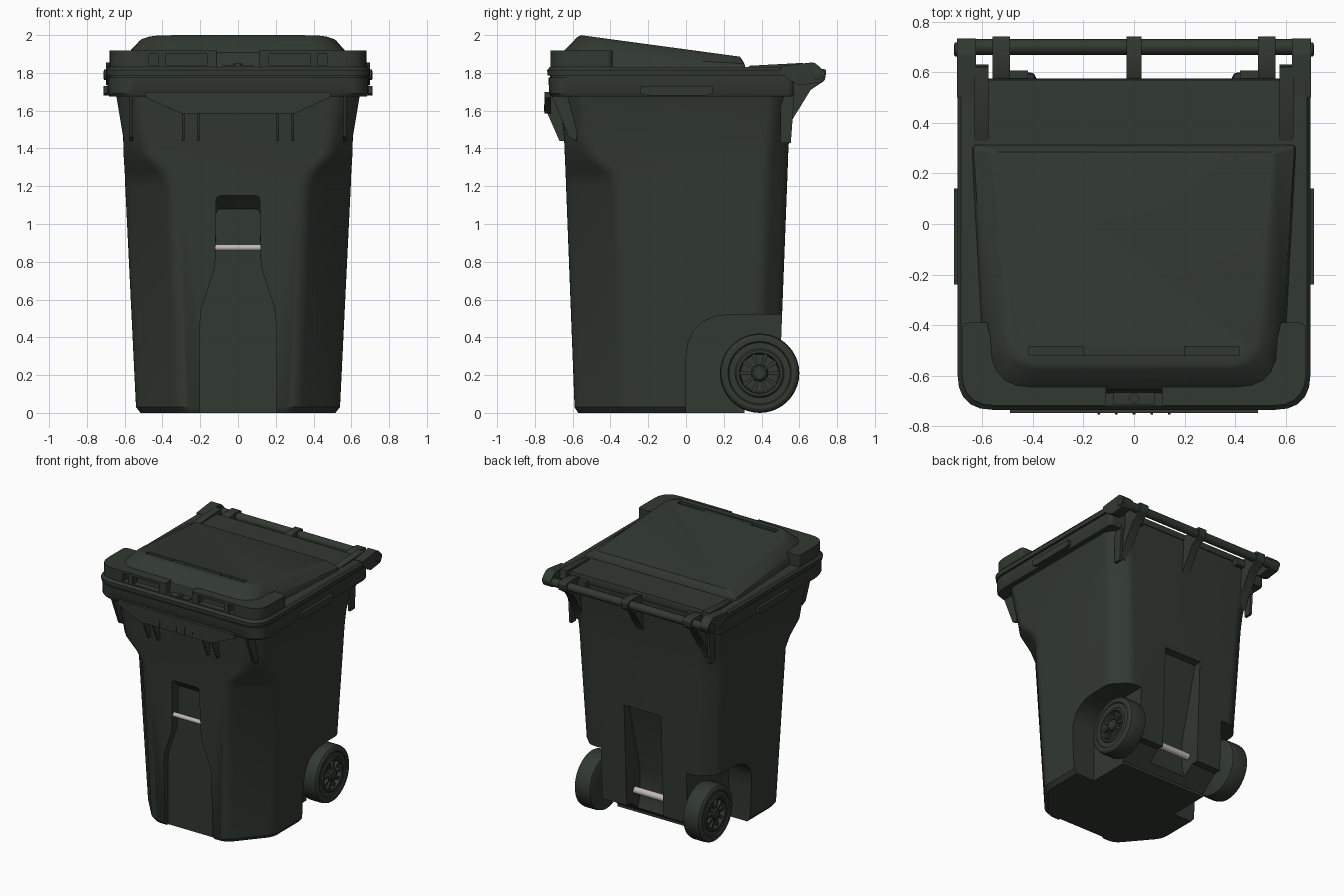
import bpy, bmesh
from math import sin, cos, pi, radians
from mathutils import Vector

old = bpy.data.objects.get("Cube")
if old:
    bpy.data.objects.remove(old, do_unlink=True)


def material(name, rgb, rough):
    m = bpy.data.materials.new(name)
    m.use_nodes = True
    m.diffuse_color = (*rgb, 1)
    node = next(n for n in m.node_tree.nodes if n.type == 'BSDF_PRINCIPLED')
    node.inputs["Base Color"].default_value = (*rgb, 1)
    node.inputs["Roughness"].default_value = rough
    return m


GREEN = material("dark green plastic", (0.031, 0.040, 0.031), 0.6)
METAL = material("pale metal", (0.52, 0.49, 0.46), 0.5)
made = []


def loft(name, rings, mat=GREEN):
    """Skin equal-length rings of points and cap both ends."""
    bm = bmesh.new()
    vs = [[bm.verts.new(p) for p in ring] for ring in rings]
    n = len(vs[0])
    for a, b in zip(vs, vs[1:]):
        for i in range(n):
            j = (i + 1) % n
            bm.faces.new((a[i], a[j], b[j], b[i]))
    bm.faces.new(vs[0][::-1])
    bm.faces.new(vs[-1])
    bmesh.ops.recalc_face_normals(bm, faces=bm.faces)
    me = bpy.data.meshes.new(name)
    bm.to_mesh(me)
    bm.free()
    me.materials.append(mat)
    ob = bpy.data.objects.new(name, me)
    bpy.context.collection.objects.link(ob)
    made.append(ob)
    return ob


def outline(pts, steps=5):
    """2D outline; a third value in a point is its rounding distance."""
    out = []
    for i, p in enumerate(pts):
        r = p[2] if len(p) > 2 else 0
        c = Vector(p[:2])
        if not r:
            out.append(c)
            continue
        a = c + (Vector(pts[i - 1][:2]) - c).normalized() * r
        b = c + (Vector(pts[(i + 1) % len(pts)][:2]) - c).normalized() * r
        for k in range(steps + 1):
            t = k / steps
            out.append(a * (1 - t) ** 2 + c * 2 * t * (1 - t) + b * t * t)
    return out


def ring(pts, axis, h):
    place = {'x': lambda p: (h, p[0], p[1]), 'y': lambda p: (p[0], h, p[1]),
             'z': lambda p: (p[0], p[1], h)}[axis]
    return [place(p) for p in outline(pts)]


def prism(name, pts, axis, lo, hi, mat=GREEN):
    return loft(name, [ring(pts, axis, lo), ring(pts, axis, hi)], mat)


def box(name, x0, x1, y0, y1, z0, z1):
    return prism(name, [(x0, y0), (x1, y0), (x1, y1), (x0, y1)], 'z', z0, z1)


def lathe(name, profile, y, z, side=1, mat=GREEN, n=40):
    """Turn (radius, x) pairs about a crosswise axis."""
    return loft(name, [[(side * x, y + r * cos(2 * pi * i / n), z + r * sin(2 * pi * i / n))
                        for i in range(n)] for r, x in profile], mat)


def mirrored(half):
    """Close a +x half outline with its mirror image."""
    return half + [(-p[0], *p[1:]) for p in reversed(half)]


def cut(target, cutter):
    cutter.hide_render = True
    mod = target.modifiers.new("cut", 'BOOLEAN')
    mod.operation, mod.solver, mod.object = 'DIFFERENCE', 'EXACT', cutter
    bpy.context.view_layer.objects.active = target
    bpy.ops.object.modifier_apply(modifier=mod.name)
    made.remove(cutter)
    bpy.data.objects.remove(cutter, do_unlink=True)


# Body: chamfered corners below, squarer shoulders above
def section(z, w, yf, yb, cx, cy, b):
    return ring(mirrored([(w - cx, yf, .05), (w, yf + cy, .05), (w, yb - b, .04),
                          (w - b, yb, .04)]), 'z', z)


body = loft("bin_body", [
    section(0, .515, -.57, .47, .22, .26, .11),
    section(.03, .54, -.59, .49, .23, .27, .11),
    section(1.20, .597, -.635, .535, .24, .28, .11),
    section(1.28, .60, -.638, .538, .20, .23, .11),
    section(1.37, .606, -.642, .541, .12, .13, .11),
    section(1.46, .608, -.646, .546, .11, .11, .10),
    section(1.70, .648, -.67, .57, .11, .11, .10)])


# Front recess with a sloping roof
def front_shape(top, y):
    return ring(mirrored([(.20, -.1), (.20, .54, .06), (.12, .77, .06), (.115, top, .025)]), 'y', y)


cut(body, loft("front_cutter", [front_shape(1.15, -.8), front_shape(1.15, -.632),
                                front_shape(1.08, -.555)]))
# Rear underside, rear recess and wheel wells
cut(body, prism("underside_cutter", [(.31, -.1), (.31, .02), (.44, .13), (.7, .13), (.7, -.1)],
                'x', -.7, .7))
cut(body, prism("rear_cutter", [(.7, .06), (.36, .06), (.33, .15), (.33, .35), (.47, .90),
                                (.7, .93)], 'x', -.155, .155))
for s in (1, -1):
    cut(body, prism("well_cutter", [(0, -.1), (0, .52, .24), (.7, .52), (.7, -.1)],
                    'x', s * .36, s * .8))

# Metal lift bar and axle
lathe("lift_bar", [(.017, -.125), (.017, .125)], -.60, .875, mat=METAL, n=16)
lathe("axle", [(.025, -.41), (.025, .41)], .39, .21, mat=METAL, n=16)

# Wheels
tyre = [(.185, .385), (.205, .395), (.21, .415), (.21, .50), (.205, .52), (.19, .53), (.168, .53),
        (.162, .522), (.13, .522), (.122, .53), (.108, .53), (.10, .495), (.045, .495),
        (.04, .528), (.03, .535)]
for s, side in ((1, "left"), (-1, "right")):
    lathe(side + "_wheel", tyre, .39, .21, s)
    for k in range(10):
        a = 2 * pi * k / 10
        d, t = Vector((cos(a), sin(a))), Vector((-sin(a), cos(a)))
        c = Vector((.39, .21))
        prism(side + "_wheel_spoke", [c + d * .035 - t * .006, c + d * .106 - t * .011,
              c + d * .106 + t * .011, c + d * .035 + t * .006], 'x', s * .49, s * .52)


# Body rim and lid flange
def plan(w, yf, yb):
    return mirrored([(w, yf, .14), (w, yb, .03)])


def slab(name, levels):
    return loft(name, [ring(plan(w, yf, yb), 'z', z) for z, w, yf, yb in levels])


slab("body_rim", [(1.675, .682, -.715, .565), (1.69, .69, -.725, .57), (1.775, .69, -.728, .57)])
slab("rim_gap", [(1.77, .683, -.72, .565), (1.79, .683, -.72, .565)])
slab("lid_flange", [(1.785, .695, -.733, .572), (1.815, .698, -.735, .575),
                    (1.832, .685, -.72, .57)])


# Lid dome, sloping down toward the back
def dome_ring(shape, slope):
    return [(x, y, slope(y)) for x, y in outline(mirrored(shape))]


def dome_z(y):
    return 2.0 - (y + .56) * .135


dome = loft("lid_dome", [
    dome_ring([(.59, -.67, .16), (.645, .315, .02)], lambda y: 1.82),
    dome_ring([(.575, -.655, .16), (.635, .31, .02)], lambda y: 1.82 + .45 * (dome_z(y) - 1.82)),
    dome_ring([(.51, -.575, .14), (.57, .295, .02)], lambda y: dome_z(y) - .012),
    dome_ring([(.48, -.555, .13), (.555, .285, .02)], dome_z)])
cut(dome, box("slot_cutter", -.415, .415, -.52, -.485, 1.975, 2.1))
box("slot_bridge", -.2, .2, -.525, -.48, 1.96, 1.986)

for s, side in ((1, "left"), (-1, "right")):
    # Raised front lip with finger pockets
    lip = prism(side + "_lid_lip", [(s * x, y, r) for x, y, r in (
        (.11, -.718, .01), (.68, -.718, .13), (.68, -.39, .03), (.58, -.39, 0),
        (.54, -.58, .08), (.11, -.58, 0))], 'z', 1.825, 1.918)
    for a, b in ((.165, .385), (.42, .47)):
        cut(lip, box("pocket_cutter", s * a, s * b, -.8, -.665, 1.838, 1.90))
    # Rear hinge arms and lid ridges
    prism(side + "_hinge_arm", [(.5, 1.80), (.5, 1.835), (.68, 1.857, .02), (.74, 1.80, .02),
                                (.715, 1.75, .01), (.60, 1.735), (.55, 1.76)],
          'x', s * .625, s * .70)
    prism(side + "_lid_ridge", [(.32, 1.825), (.34, 1.838), (.62, 1.853), (.63, 1.79),
                                (.55, 1.79)], 'x', s * .575, s * .63)
    lathe(side + "_hinge_cap", [(.028, .69), (.028, .708), (.018, .712)], .69, 1.79, s, n=20)
    # Side grips under the rim
    prism(side + "_side_grip", [(-.24, 1.69), (-.20, 1.68), (.10, 1.68), (.14, 1.69),
                                (.14, 1.73), (-.24, 1.73)], 'x', s * .66, s * .712)
    # Corner ribs below the rim, front and rear
    prism(side + "_front_corner_rib", [(-.58, 1.44), (-.62, 1.46), (-.715, 1.69), (-.56, 1.69)],
          'x', s * .555, s * .575)
    prism(side + "_rear_corner_rib", [(.50, 1.43), (.555, 1.43), (.575, 1.70), (.50, 1.70)],
          'x', s * .575, s * .595)
    box(side + "_rail_foot", s * .42, s * .5, .56, .607, 1.75, 1.80)

# Rear rail with its gussets
lathe("rear_rail", [(.031, -.69), (.031, .69)], .70, 1.785, n=20)
for x, w in ((-.525, .035), (0, .03), (.525, .035)):
    prism("rail_gusset", [(.53, 1.78), (.53, 1.46), (.555, 1.54), (.66, 1.71), (.735, 1.76, .01),
                          (.745, 1.82, .02), (.65, 1.825), (.57, 1.81)], 'x', x - w, x + w)

# Front apron with tooth ribs and long ribs
prism("front_apron", mirrored([(.49, 1.70), (.49, 1.67), (.40, 1.63), (.30, 1.585)]),
      'y', -.748, -.715)
for x in (-.29, -.21, .21, .29):
    prism("long_rib", [(-.74, 1.60), (-.67, 1.44), (-.62, 1.44), (-.62, 1.69), (-.74, 1.69)],
          'x', x - .006, x + .006)
for x in (-.14, -.07, 0, .07, .14):
    prism("tooth_rib", [(-.753, 1.62), (-.75, 1.59), (-.64, 1.59), (-.64, 1.69), (-.74, 1.69)],
          'x', x - .005, x + .005)

# Centre latch on the lid
box("lid_latch", -.082, .082, -.715, -.64, 1.82, 1.843)
prism("latch_button", [(.02 * cos(k * pi / 8), -.69 + .02 * sin(k * pi / 8)) for k in range(16)],
      'z', 1.84, 1.85)

# Smooth curved skins, keep hard edges
bpy.ops.object.select_all(action='DESELECT')
for ob in made:
    ob.select_set(True)
bpy.context.view_layer.objects.active = body
bpy.ops.object.shade_smooth_by_angle(angle=radians(32))
